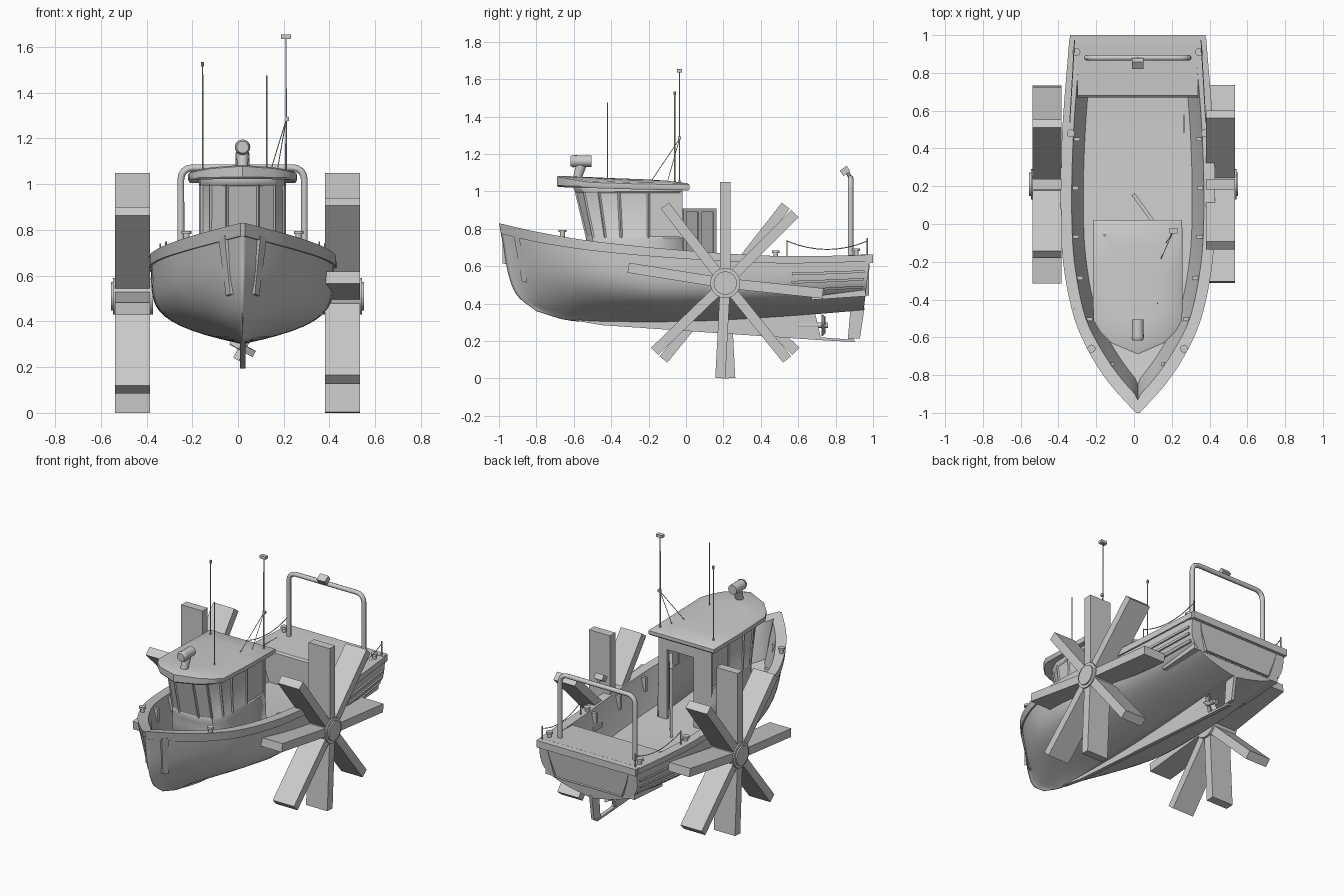
import bpy, bmesh, math
from mathutils import Vector, Matrix

cube = bpy.data.objects.get("Cube")
if cube:
    bpy.data.objects.remove(cube)

grey = bpy.data.materials.new("plain grey")
grey.use_nodes = True
grey.diffuse_color = (0.6, 0.6, 0.6, 1)
grey.node_tree.nodes["Principled BSDF"].inputs["Base Color"].default_value = (0.6, 0.6, 0.6, 1)
CX = 0.02  # centreline of the boat


def finish(ob, smooth=True, angle=35):
    ob.data.materials.append(grey)
    bpy.ops.object.select_all(action='DESELECT')
    ob.select_set(True)
    bpy.context.view_layer.objects.active = ob
    if smooth:
        bpy.ops.object.shade_smooth_by_angle(angle=math.radians(angle))
    return ob


def from_bmesh(name, bm, smooth=True, x=CX, mirror=False):
    bmesh.ops.recalc_face_normals(bm, faces=bm.faces)
    me = bpy.data.meshes.new(name)
    bm.to_mesh(me)
    bm.free()
    ob = bpy.data.objects.new(name, me)
    ob.location.x = x
    bpy.context.collection.objects.link(ob)
    if mirror:
        m = ob.modifiers.new("mirror", 'MIRROR')
        m.use_clip = True
    return finish(ob, smooth)


def loft(name, rings, closed=False, caps=False, **kw):
    bm = bmesh.new()
    rows = [[bm.verts.new(p) for p in r] for r in rings]
    n = len(rows[0])
    for a, b in zip(rows, rows[1:]):
        for i in range(n if closed else n - 1):
            j = (i + 1) % n
            bm.faces.new((a[i], a[j], b[j], b[i]))
    if caps:
        bm.faces.new(rows[0])
        bm.faces.new(rows[-1])
    return from_bmesh(name, bm, **kw)


def box(name, centre, size, rot=None, x=CX):
    bm = bmesh.new()
    mat = Matrix.Translation(centre) @ (rot or Matrix()) @ Matrix.Diagonal((*size, 1))
    bmesh.ops.create_cube(bm, size=1, matrix=mat)
    return from_bmesh(name, bm, False, x)


def rod(name, a, b, r, r2=None, sides=16, x=CX):
    a, b = Vector(a), Vector(b)
    bm = bmesh.new()
    mat = Matrix.Translation((a + b) / 2) @ (b - a).to_track_quat('Z', 'Y').to_matrix().to_4x4()
    bmesh.ops.create_cone(bm, cap_ends=True, segments=sides, radius1=r,
                          radius2=r if r2 is None else r2, depth=(b - a).length, matrix=mat)
    return from_bmesh(name, bm, True, x)


def tube(name, pts, r):
    cu = bpy.data.curves.new(name, 'CURVE')
    cu.dimensions, cu.bevel_depth, cu.bevel_resolution = '3D', r, 2
    sp = cu.splines.new('POLY')
    sp.points.add(len(pts) - 1)
    for p, q in zip(sp.points, pts):
        p.co = (*q, 1)
    ob = bpy.data.objects.new(name, cu)
    ob.location.x = CX
    bpy.context.collection.objects.link(ob)
    bpy.ops.object.select_all(action='DESELECT')
    ob.select_set(True)
    bpy.context.view_layer.objects.active = ob
    bpy.ops.object.convert(target='MESH')
    return finish(bpy.context.view_layer.objects.active, True, 60)


def prism(name, profile, half):
    return loft(name, [[(x, y, z) for y, z in profile] for x in (-half, half)], closed=True, caps=True)


def spline(*pts):
    """Smooth interpolation through (u, value) points."""
    def slope(i):
        a, b = pts[max(i - 1, 0)], pts[min(i + 1, len(pts) - 1)]
        return (b[1] - a[1]) / (b[0] - a[0])

    def f(u):
        i = max(k for k in range(len(pts) - 1) if pts[k][0] <= u or k == 0)
        (u0, v0), (u1, v1) = pts[i], pts[i + 1]
        h = u1 - u0
        t = (u - u0) / h
        return (v0 * (1 + 2 * t) * (1 - t) ** 2 + h * slope(i) * t * (1 - t) ** 2
                + v1 * t * t * (3 - 2 * t) - h * slope(i + 1) * t * t * (1 - t))
    return f


# Hull lines: s runs bow to stern, t runs keel to sheer
beam = spline((0, 0), (.075, .135), (.15, .235), (.25, .325), (.4, .385), (.55, .4), (.75, .39), (1, .352))
sheer = spline((0, .83), (.1, .785), (.25, .735), (.5, .685), (.75, .655), (1, .66))
keel_z = spline((0, .36), (.1, .31), (.25, .3), (.5, .305), (.75, .33), (1, .365))
stem = spline((0, -.8), (.17, -.9), (.42, -.95), (.77, -.978), (1, -1))


def hull(s, t, off=0):
    full = 1.7 + 3.5 * min(1, s / .42)
    x = beam(s) * (1 - (1 - t) ** full)
    y = stem(t) * (1 - s) + (.95 + .035 * t) * s
    return (x + off, y, keel_z(s) + (sheer(s) - keel_z(s)) * t)


N = 40
DEPTH = .215  # deck below the sheer
rings = []
for i in range(N + 1):
    s = (i / N) ** 1.3
    ring = [hull(s, (k / 16) ** 1.4) for k in range(17)]
    b, y, z = ring[-1]
    cap = .05 + .035 * max(0, 1 - s / .25)
    deck_y = hull(s, .8)[1]
    ring += [(max(0, b - cap), y, z), (max(0, b - cap - .025), deck_y, z - DEPTH / 2),
             (max(0, b - cap - .062), deck_y, z - DEPTH), (0, deck_y, z - DEPTH)]
    rings.append(ring)
loft("hull", rings, mirror=True)
loft("transom", [[hull(1, (k / 16) ** 1.4) for k in range(17)],
                 [(0, *hull(1, (k / 16) ** 1.4)[1:]) for k in range(17)]], mirror=True)


def strake(name, s0, s1, t0, t1, off, n=24):
    rows = []
    for i in range(n + 1):
        s = s0 + (s1 - s0) * i / n
        rows.append([hull(s, t0, -.004), hull(s, t0, off), hull(s, t1, off), hull(s, t1, -.004)])
    loft(name, rows, closed=True, caps=True, mirror=True)


strake("gunwale_band", 0, 1, .88, 1, .01, 40)
for k, t in enumerate((.40, .54, .68)):
    strake("stern_strake_%d" % k, .79, .99, t, t + .045, .01, 8)
strake("bow_fender", .035, .05, .38, .92, .014, 3)
box("transom_lip", (0, .98, .64), (.715, .04, .045))

# Aft deck and bulwark ribs
prism("aft_deck", [(.67, .42), (.67, .64), (.68, .65), (.96, .663), (.96, .44)], .32)
for s in (.13, .25, .36, .47, .6, .73):
    for side in (-1, 1):
        box("bulwark_rib", (side * (beam(s) - .065), hull(s, 1)[1], sheer(s) - .06), (.04, .02, .09))
box("deck_lever", (.245, .53, .6), (.012, .09, .03))

# Keel, shoe, rudder and propeller
prism("keel", [(-.62, .315), (-.45, .285), (.72, .205), (.9, .195), (.9, .207), (.72, .22), (.69, .35), (0, .33)], .012)
prism("rudder", [(.865, .21), (.93, .215), (.955, .38), (.88, .38)], .01)
rod("propeller_shaft", (0, .6, .285), (0, .76, .285), .014)
for k in range(4):
    turn = Matrix.Rotation(k * math.pi / 2 + .5, 4, 'Y')
    c = Vector((0, .735, .285)) + turn @ Vector((0, 0, .033))
    box("propeller_blade", c, (.032, .006, .05), turn @ Matrix.Rotation(.5, 4, 'Z'))

# Cabin shell with inset windows
half_plan = [(.19, -.02), (.19, -.2), (.19, -.36), (.183, -.47), (.145, -.555), (.07, -.6)]
plan = half_plan + [(-x, y) for x, y in reversed(half_plan)]
bm = bmesh.new()
rows = []
for z, back, grow in ((.45, .07, 1.06), (.68, .075, 1.03), (.72, .07, 1), (.75, .065, 1), (1, .005, 1), (1.04, -.01, 1)):
    rows.append([bm.verts.new((x * grow, y + back * max(0, (-.3 - y) / .3), z)) for x, y in plan])
panes = []
for r, (a, b) in enumerate(zip(rows, rows[1:])):
    for i in range(len(plan) - 1):
        f = bm.faces.new((a[i], a[i + 1], b[i + 1], b[i]))
        if r == 3:
            panes.append(f)
bmesh.ops.recalc_face_normals(bm, faces=bm.faces)
bmesh.ops.inset_individual(bm, faces=panes, thickness=.012, depth=-.006)
cabin = from_bmesh("cabin_walls", bm)
cabin.modifiers.new("wall", 'SOLIDIFY').thickness = .012
box("cabin_rear_left", (.16, -.025, .74), (.06, .014, .58))
box("cabin_rear_right", (-.125, -.025, .74), (.13, .014, .58))
box("cabin_door_header", (.04, -.025, .975), (.22, .014, .1))

# Cabin door standing open, with two framed panels
hinge = Matrix.Translation((.105, -.02, .78)) @ Matrix.Rotation(math.radians(126), 4, 'Z')
upright = hinge.to_3x3().to_4x4()
for cx, cz, w, h in ((.11, .12, .22, .02), (.11, -.125, .22, .02), (.01, 0, .02, .25), (.11, 0, .02, .25), (.21, 0, .02, .25)):
    box("door_frame", hinge @ Vector((cx, 0, cz)), (w, .02, h), upright)
box("door_panel", hinge @ Vector((.11, 0, 0)), (.2, .006, .24), upright)
box("door_lower_panel", hinge @ Vector((.11, 0, -.22)), (.22, .014, .2), upright)

# Cambered roof with angled visor
half_roof = [(.235, .02), (.238, -.25), (.235, -.51), (.2, -.57), (.14, -.63)]
roof = half_roof + [(0, -.69)] + [(-x, y) for x, y in reversed(half_roof)]


def roof_ring(k, lift):
    return [(x * k, -.3 + (y + .3) * k, 1.006 + lift + .03 * max(0, -y - .1) * k + .025 * (1 - (x * k / .235) ** 2) * (lift > .01))
            for x, y in roof]


loft("cabin_roof", [roof_ring(.9, .01), roof_ring(.98, 0), roof_ring(1, .008), roof_ring(1, .03), roof_ring(.96, .036),
                    roof_ring(.6, .036), roof_ring(.2, .036)], closed=True, caps=True)

# Searchlight
rod("searchlight_stand", (0, -.585, 1.06), (0, -.56, 1.14), .022, .028)
rod("searchlight_body", (0, -.605, 1.162), (0, -.505, 1.162), .032, .03)
rod("searchlight_rim", (0, -.618, 1.162), (0, -.6, 1.162), .026, .034)

# Masts, stays and aerials
for name, x, y, top in (("aerial_right", -.175, -.06, 1.52), ("aerial_front", .105, -.42, 1.475), ("mast", .19, -.035, 1.64)):
    rod(name, (x, y, 1.03), (x, y, top), .0035, .003, 8)
    rod(name + "_foot", (x, y, 1.03), (x, y, 1.06), .009, .005, 8)
rod("aerial_tip", (-.175, -.06, 1.515), (-.175, -.06, 1.535), .007, sides=8)
box("mast_head", (.19, -.035, 1.645), (.042, .028, .018))
box("mast_lamp", (.195, -.035, 1.285), (.016, .016, .016))
for end in ((.12, -.19, 1.05), (.15, -.1, 1.05)):
    rod("mast_stay", (.19, -.035, 1.28), end, .002, sides=6)

# Stern arch with lamp
arch = [(.27, .88, .65), (.27, .88, 1.02)]
arch += [(.22 + .05 * math.cos(a), .88, 1.022 + .05 * math.sin(a)) for a in (.4, .8, 1.2, 1.57)]
tube("stern_arch", arch + [(-x, y, z) for x, y, z in reversed(arch)], .015)
box("arch_lamp", (0, .85, 1.11), (.06, .045, .035), Matrix.Rotation(.6, 4, 'X'))
rod("arch_lamp_post", (0, .88, 1.07), (0, .86, 1.11), .01, sides=8)

# Bollards, rail posts and ropes on both sides
for side in (-1, 1):
    for x, y, z in ((.245, -.66, .755), (.355, .48, .645), (.325, .91, .655)):
        rod("bollard", (side * x, y, z), (side * x, y, z + .035), .013)
        rod("bollard_cap", (side * x, y, z + .027), (side * x, y, z + .04), .021)
    rod("rail_post_front", (side * .36, .54, .65), (side * .36, .54, .74), .004, sides=8)
    rod("rail_post_back", (side * .335, .97, .65), (side * .335, .97, .75), .004, sides=8)
    rope = [(side * (.36 - .025 * k / 8), .54 + .43 * k / 8, .735 - .045 * (1 - (k / 4 - 1) ** 2)) for k in range(9)]
    tube("rail_rope", rope, .0025)

# Paddle wheels: each is the other turned half a circle about the vertical
for side, x in ((1, .457), (-1, -.461)):
    name = "left" if side > 0 else "right"
    spin = Matrix.Translation((0, .21, .51))
    if side < 0:
        spin = spin @ Matrix.Rotation(math.pi, 4, 'Z')
    for deg in (90, 45, -6, -51, -93, -136, 171, 128):
        reach = {90: .54, -93: .509}.get(deg, .525)
        turn = spin @ Matrix.Rotation(math.radians(deg), 4, 'X')
        box(name + "_paddle", turn @ Vector((0, reach / 2, 0)), (.153, reach, .054), turn.to_3x3().to_4x4(), x)
    rod(name + "_hub", (-side * .09, .21, .51), (side * .085, .21, .51), .08, sides=32, x=x)
    rod(name + "_hub_cap", (side * .08, .21, .51), (side * .094, .21, .51), .062, sides=32, x=x)
